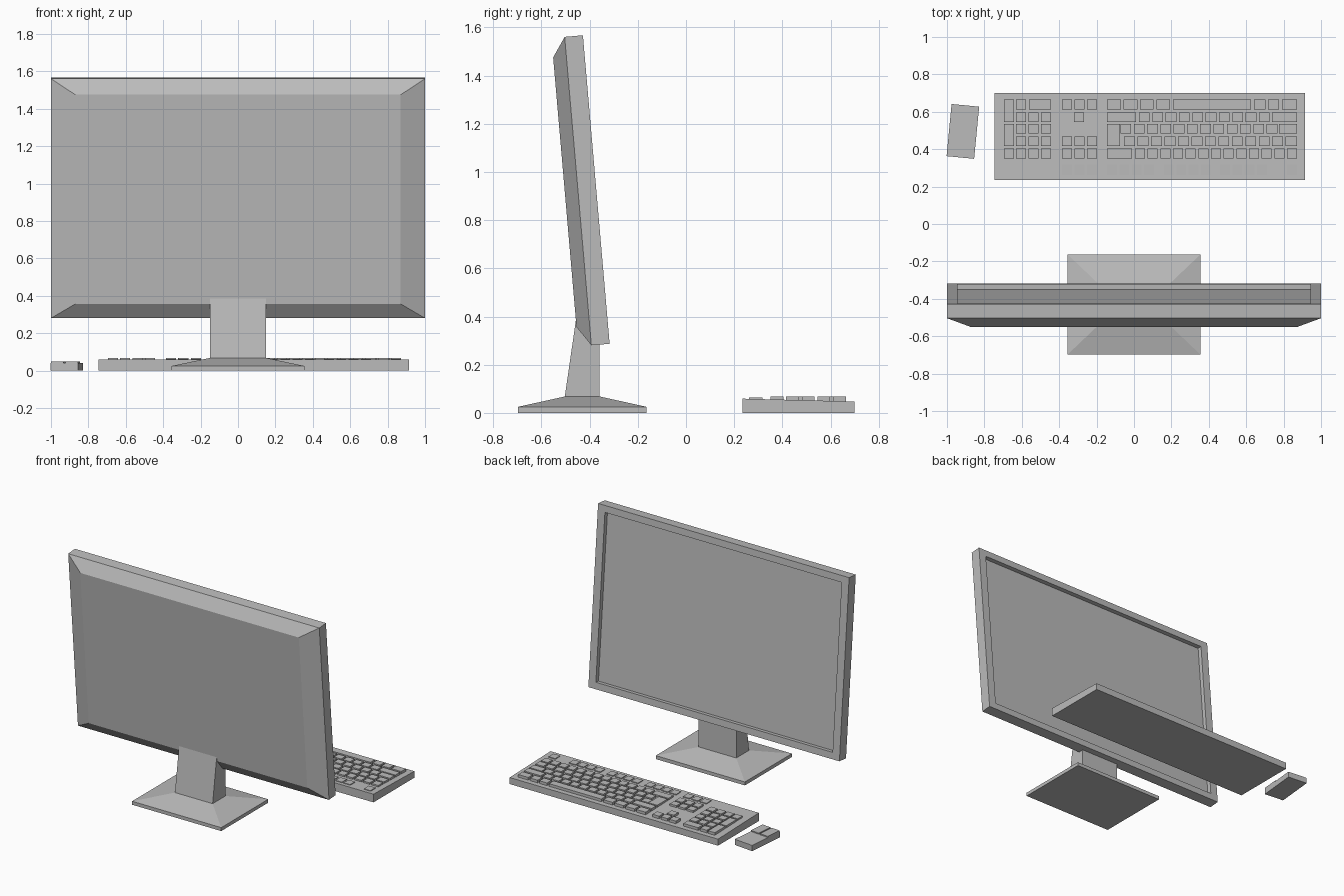
import bpy
import bmesh
from math import radians

cube = bpy.data.objects.get("Cube")
if cube:
    bpy.data.objects.remove(cube, do_unlink=True)

grey = bpy.data.materials.new("plain grey")
grey.use_nodes = True
COLOUR = (0.5, 0.5, 0.5, 1)
grey.diffuse_color = COLOUR
grey.node_tree.nodes["Principled BSDF"].inputs["Base Color"].default_value = COLOUR


def flat(x0, x1, y0, y1, z):
    """Level rectangle."""
    return [(x0, y0, z), (x1, y0, z), (x1, y1, z), (x0, y1, z)]


def upright(half, z0, z1, y):
    """Rectangle standing in the xz plane."""
    return [(-half, y, z0), (half, y, z0), (half, y, z1), (-half, y, z1)]


def loft(bm, rings):
    """Skin a row of equal-sized rings and cap both ends."""
    loops = [[bm.verts.new(p) for p in ring] for ring in rings]
    count = len(loops[0])
    for a, b in zip(loops, loops[1:]):
        for i in range(count):
            j = (i + 1) % count
            bm.faces.new((a[i], a[j], b[j], b[i]))
    bm.faces.new(loops[0][::-1])
    bm.faces.new(loops[-1])


def part(name, solids, location=(0, 0, 0), rotation=(0, 0, 0)):
    bm = bmesh.new()
    for rings in solids:
        loft(bm, rings)
    bmesh.ops.recalc_face_normals(bm, faces=bm.faces)
    mesh = bpy.data.meshes.new(name)
    bm.to_mesh(mesh)
    bm.free()
    mesh.materials.append(grey)
    obj = bpy.data.objects.new(name, mesh)
    obj.location, obj.rotation_euler = location, rotation
    bpy.context.collection.objects.link(obj)
    return obj


def box(x0, x1, y0, y1, z0, z1):
    return [flat(x0, x1, y0, y1, z0), flat(x0, x1, y0, y1, z1)]


# Monitor shell: bevelled rear, straight rim, recessed screen
part("monitor", [[
    upright(0.87, 0.081, 1.204, -0.131),
    upright(1.0, 0, 1.285, -0.076),
    upright(1.0, 0, 1.285, 0),
    upright(0.943, 0.048, 1.237, 0),
    upright(0.943, 0.048, 1.237, -0.03),
]], (0, -0.317, 0.287), (radians(4.95), 0, 0))

# Stand: sloped foot and tapering neck
part("stand_foot", [[
    flat(-0.355, 0.355, -0.698, -0.163, 0),
    flat(-0.355, 0.355, -0.698, -0.163, 0.025),
    flat(-0.15, 0.15, -0.503, -0.358, 0.068),
]])
neck = [(-0.503, 0.068), (-0.358, 0.068), (-0.358, 0.31), (-0.4, 0.385), (-0.457, 0.385)]
part("stand_neck", [[[(x, y, z) for y, z in neck] for x in (-0.15, 0.15)]])

# Keyboard body: wedge, tall edge beside the monitor
case = [(0.235, 0), (0.7, 0), (0.7, 0.047), (0.235, 0.059)]
part("keyboard_body", [[[(x, y, z) for y, z in case] for x in (-0.745, 0.915)]])

# Keys, row by row from the space bar to the function keys
ROWS = [(0.612, 0.665), (0.545, 0.597), (0.483, 0.534), (0.416, 0.468), (0.35, 0.404), (0.262, 0.318)]
keys = []


def key(x0, x1, row, last=None):
    y0 = ROWS[row if last is None else last][0]
    top = 0.063 if row == 5 else 0.067
    keys.append(box(x0, x1, y0, ROWS[row][1], 0.03, top))


def run(x0, x1, count, row, gap=0.014):
    """Evenly spaced keys filling x0 to x1."""
    step = (x1 - x0 + gap) / count
    for i in range(count):
        key(x0 + i * step, x0 + (i + 1) * step - gap, row)


# Number pad
key(-0.695, -0.642, 0, 1)
key(-0.695, -0.642, 2, 3)
key(-0.695, -0.642, 4)
key(-0.631, -0.578, 0)
key(-0.562, -0.444, 0)
for row in (1, 2, 3, 4):
    run(-0.631, -0.444, 3, row)

# Arrow and navigation keys
for row in (0, 3, 4, 5):
    run(-0.385, -0.198, 3, row)
key(-0.321, -0.267, 1)

# Main block
run(-0.144, 0.193, 4, 0)
key(0.209, 0.626, 0)
run(0.642, 0.776, 2, 0)
key(0.792, 0.872, 0)
key(-0.144, 0.011, 1)
run(0.027, 0.725, 10, 1)
key(0.739, 0.872, 1)
key(-0.144, -0.075, 2, 3)
run(-0.072, 0.766, 12, 2)
key(0.776, 0.872, 2)
run(-0.053, 0.797, 12, 3)
key(0.81, 0.872, 3)
key(-0.144, -0.011, 4)
run(0.005, 0.872, 13, 4)

# Function keys in groups of four
for x in (-0.144, 0.16, 0.46):
    run(x, x + 0.25, 4, 5)
key(0.819, 0.872, 5)
part("keyboard_keys", keys)

# Mouse with two raised buttons at the monitor end
MOUSE = dict(location=(-0.915, 0.495, 0), rotation=(0, 0, radians(-5.5)))
part("mouse_body", [box(-0.074, 0.074, -0.14, 0.14, 0, 0.041)], **MOUSE)
part("mouse_buttons", [box(x, x + 0.068, -0.138, -0.02, 0.035, 0.049) for x in (-0.073, 0.005)], **MOUSE)
